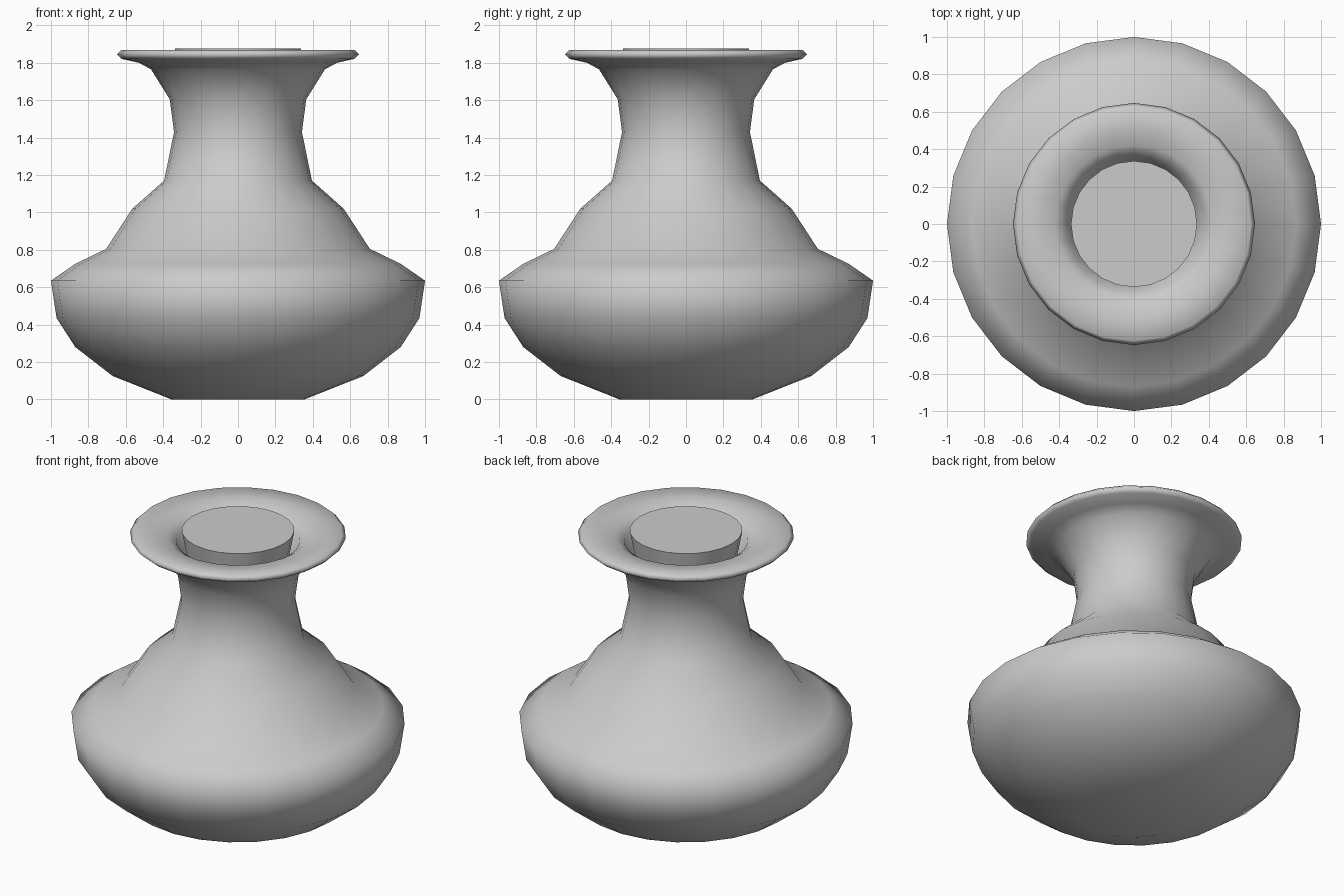
import bpy, bmesh, math

if "Cube" in bpy.data.objects:
    bpy.data.objects.remove(bpy.data.objects["Cube"])

SIDES = 24


def lathe(name, profile, cap_start=False, cap_end=False):
    """Spin a list of (radius, z) points around the z axis."""
    bm = bmesh.new()
    rings = []
    for r, z in profile:
        rings.append([bm.verts.new((r * math.cos(2 * math.pi * i / SIDES),
                                    r * math.sin(2 * math.pi * i / SIDES), z))
                      for i in range(SIDES)])
    for a, b in zip(rings, rings[1:]):
        for i in range(SIDES):
            j = (i + 1) % SIDES
            bm.faces.new((a[i], a[j], b[j], b[i]))
    if cap_start:
        bm.faces.new(rings[0][::-1])
    if cap_end:
        bm.faces.new(rings[-1])
    for f in bm.faces:
        f.smooth = True
    me = bpy.data.meshes.new(name)
    bm.to_mesh(me)
    bm.free()
    ob = bpy.data.objects.new(name, me)
    bpy.context.collection.objects.link(ob)
    return ob


# Vase: foot, belly, shoulder, neck, flared lip, then down into the mouth
lathe("vase_body", [
    (0.355, 0.0), (0.67, 0.125), (0.87, 0.28), (0.97, 0.435), (1.0, 0.635),
    (0.87, 0.725), (0.705, 0.805), (0.565, 1.02), (0.395, 1.17),
    (0.342, 1.43), (0.365, 1.605), (0.465, 1.765), (0.53, 1.80),
    (0.62, 1.82), (0.647, 1.845), (0.625, 1.867),
    (0.50, 1.855), (0.42, 1.838), (0.37, 1.805), (0.34, 1.70), (0.29, 1.62),
], cap_start=True, cap_end=True)

# Disc closing the mouth, tapering down into the neck
plug = lathe("mouth_plug", [(0.29, 1.62), (0.337, 1.876)], cap_end=True)
bpy.context.view_layer.objects.active = plug
plug.select_set(True)
bpy.ops.object.shade_smooth_by_angle(angle=math.radians(40))
